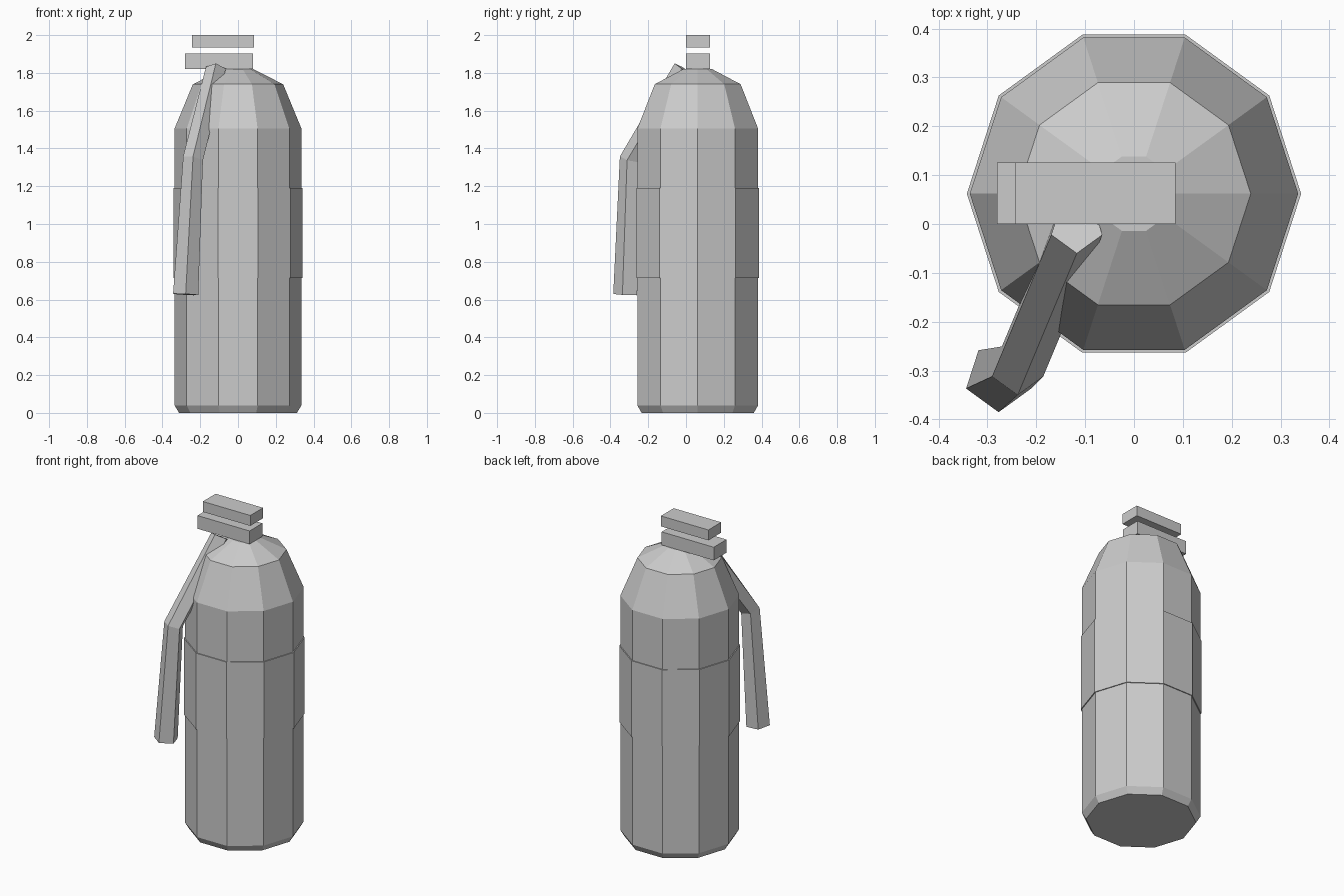
import bpy
import bmesh
from math import cos, sin, radians, tau

cube = bpy.data.objects.get("Cube")
if cube:
    bpy.data.objects.remove(cube, do_unlink=True)

# One plain grey for every part
GREY = (0.6, 0.6, 0.6, 1.0)
grey = bpy.data.materials.new("plain_grey")
grey.use_nodes = True
grey.diffuse_color = GREY
grey.node_tree.nodes["Principled BSDF"].inputs["Base Color"].default_value = GREY


def finish(name, bm):
    bmesh.ops.recalc_face_normals(bm, faces=bm.faces)
    mesh = bpy.data.meshes.new(name)
    bm.to_mesh(mesh)
    bm.free()
    mesh.materials.append(grey)
    obj = bpy.data.objects.new(name, mesh)
    bpy.context.collection.objects.link(obj)
    return obj


def ring(center, radius, sides, start=0.0, tilt=(0, 0)):
    """Regular polygon, its plane sloped by tilt along x and y."""
    x, y, z = center
    points = []
    for i in range(sides):
        a = radians(start) + tau * i / sides
        dx, dy = radius * cos(a), radius * sin(a)
        points.append((x + dx, y + dy, z + tilt[0] * dx + tilt[1] * dy))
    return points


def loft(name, rings):
    """Skin a stack of rings and close both ends."""
    bm = bmesh.new()
    loops = [[bm.verts.new(p) for p in r] for r in rings]
    for low, high in zip(loops, loops[1:]):
        n = len(low)
        for i in range(n):
            j = (i + 1) % n
            bm.faces.new((low[i], low[j], high[j], high[i]))
    bm.faces.new(loops[0][::-1])
    bm.faces.new(loops[-1])
    return finish(name, bm)


def box(name, low, high):
    bm = bmesh.new()
    bmesh.ops.create_cube(bm, size=1)
    for v in bm.verts:
        v.co = [(a + b) / 2 + c * (b - a) for a, b, c in zip(low, high, v.co)]
    return finish(name, bm)


SIDES = 10
AXIS_Y = 0.062

# Cylinder with chamfered foot and stepped shoulder
profile = [(0.312, 0), (0.336, 0.04), (0.336, 1.505), (0.239, 1.74), (0.08, 1.82)]
loft("tank", [ring((0, AXIS_Y, z), r, SIDES) for r, z in profile])

# Thin wrap around the middle
loft("label_band", [ring((0, AXIS_Y, z), 0.342, SIDES) for z in (0.715, 1.19)])

# Two grips of the valve
box("lower_handle", (-0.28, 0, 1.82), (0.08, 0.126, 1.902))
box("upper_lever", (-0.243, 0, 1.935), (0.085, 0.126, 2.0))

# Five-sided hose, bent once and widening to the nozzle
loft("hose", [
    ring((-0.277, -0.315, 0.627), 0.07, 5, -90, (-0.05, -0.04)),
    ring((-0.238, -0.295, 1.344), 0.055, 5, -90, (-0.2, -0.25)),
    ring((-0.117, -0.005, 1.817), 0.055, 5, -90, (-0.1, -0.6)),
])
